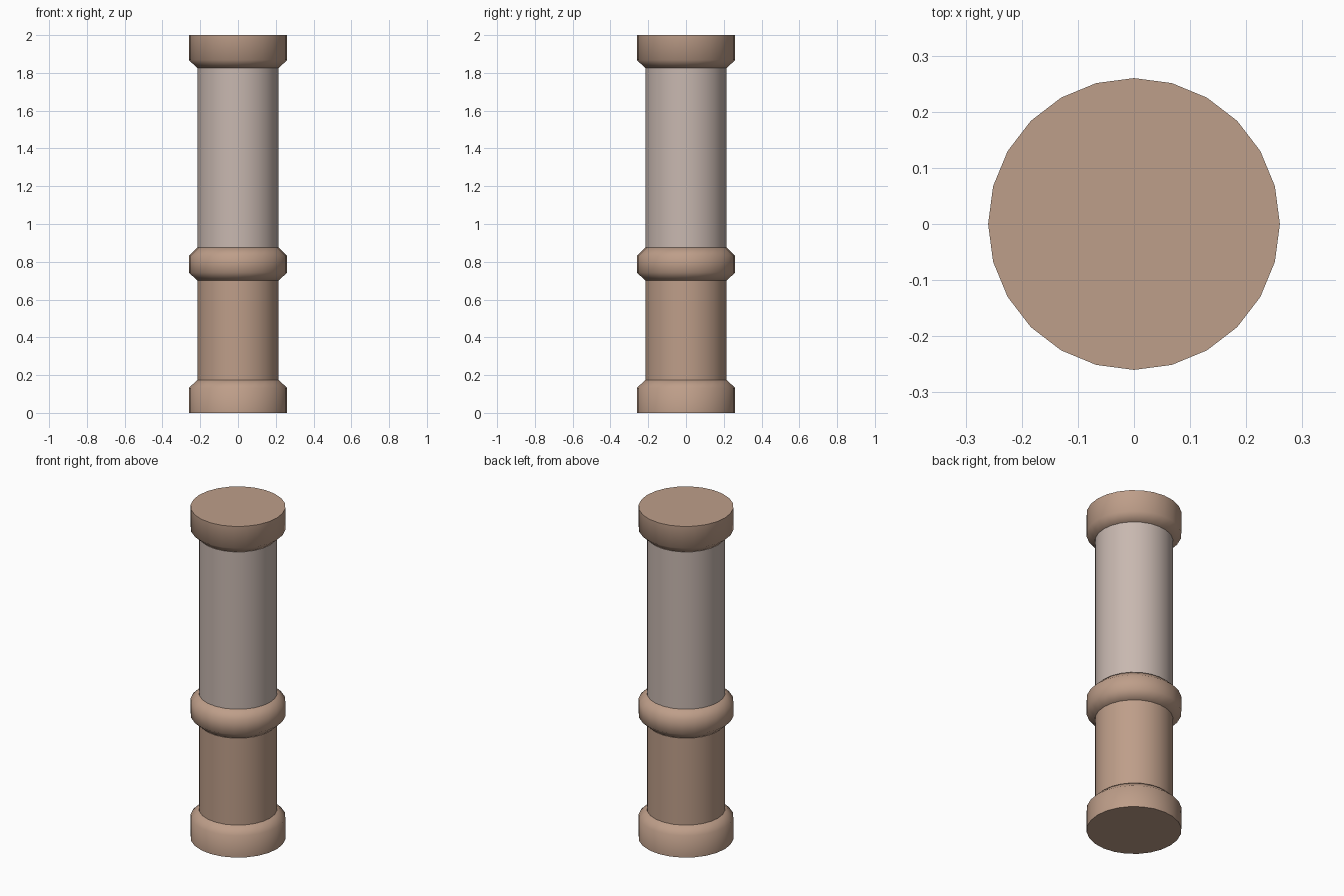
import bpy
import math

if "Cube" in bpy.data.objects:
    bpy.data.objects.remove(bpy.data.objects["Cube"])

SIDES = 24
WIDE, NARROW = 0.26, 0.215
BAND, CHAMFER = 0.175, 0.043
OVERLAP = 0.02


def make_material(name, color):
    mat = bpy.data.materials.new(name)
    mat.use_nodes = True
    mat.diffuse_color = color
    mat.node_tree.nodes["Principled BSDF"].inputs["Base Color"].default_value = color
    return mat


def lathe(name, profile, mat):
    """Turn (radius, height) points, listed bottom to top, into a capped solid."""
    verts, faces = [], []
    for radius, z in profile:
        for i in range(SIDES):
            a = math.tau * i / SIDES
            verts.append((radius * math.cos(a), radius * math.sin(a), z))
    for ring in range(len(profile) - 1):
        low, high = ring * SIDES, (ring + 1) * SIDES
        for i in range(SIDES):
            j = (i + 1) % SIDES
            faces.append((low + i, low + j, high + j, high + i))
    faces.append(tuple(reversed(range(SIDES))))
    faces.append(tuple(range(len(verts) - SIDES, len(verts))))
    mesh = bpy.data.meshes.new(name)
    mesh.from_pydata(verts, [], faces)
    mesh.materials.append(mat)
    obj = bpy.data.objects.new(name, mesh)
    bpy.context.collection.objects.link(obj)
    bpy.ops.object.select_all(action="DESELECT")
    obj.select_set(True)
    bpy.context.view_layer.objects.active = obj
    bpy.ops.object.shade_smooth_by_angle(angle=math.radians(60))
    return obj


def moulding(name, bottom, mat, chamfer_low=True, chamfer_high=True):
    """Wide band whose exposed rims slope in to the shaft."""
    top = bottom + BAND
    low = [(NARROW, bottom), (WIDE, bottom + CHAMFER)] if chamfer_low else [(WIDE, bottom)]
    high = [(WIDE, top - CHAMFER), (NARROW, top)] if chamfer_high else [(WIDE, top)]
    return lathe(name, low + high, mat)


def shaft(name, bottom, top, mat):
    return lathe(name, [(NARROW, bottom - OVERLAP), (NARROW, top + OVERLAP)], mat)


tan = make_material("tan stone", (0.515, 0.342, 0.251, 1))
pale = make_material("pale grey stone", (0.578, 0.479, 0.434, 1))

# Mouldings at the foot, waist and head
base_z, collar_z, capital_z = 0, 0.70, 2 - BAND
moulding("base", base_z, tan, chamfer_low=False)
moulding("collar", collar_z, tan)
moulding("capital", capital_z, tan, chamfer_high=False)

# Plain round shafts between them
shaft("lower_shaft", base_z + BAND, collar_z, tan)
shaft("upper_shaft", collar_z + BAND, capital_z, pale)
